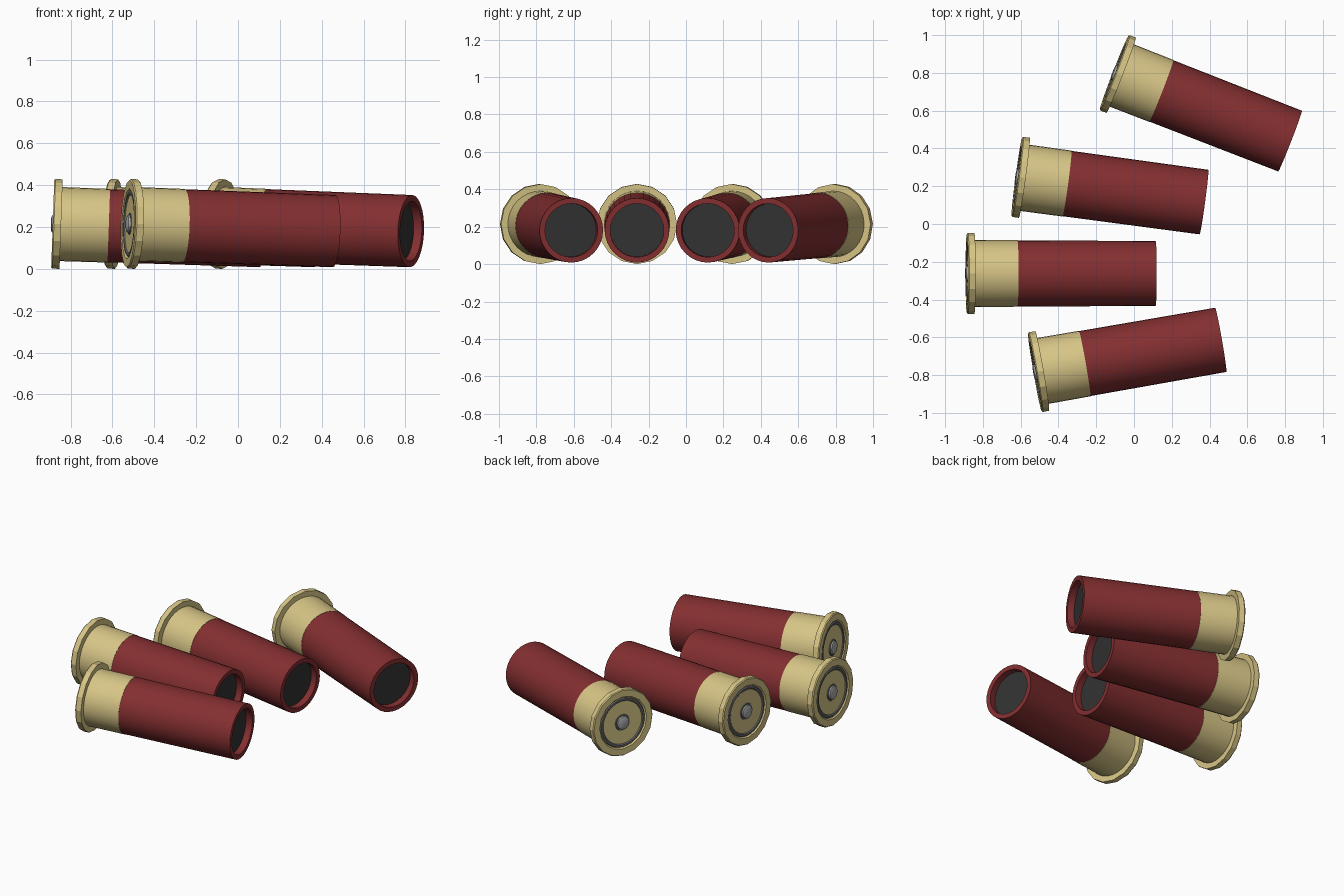
import bpy, bmesh, math
from mathutils import Matrix, Vector

if "Cube" in bpy.data.objects:
    bpy.data.objects.remove(bpy.data.objects["Cube"])


def material(name, rgb):
    m = bpy.data.materials.new(name)
    m.diffuse_color = (*rgb, 1)
    m.use_nodes = True
    m.node_tree.nodes["Principled BSDF"].inputs["Base Color"].default_value = m.diffuse_color
    return m


BRASS = material("brass", (0.68, 0.56, 0.24))
RED = material("red_plastic", (0.23, 0.028, 0.03))
DARK = material("dark_wad", (0.033, 0.033, 0.033))
STEEL = material("primer_steel", (0.40, 0.40, 0.40))
GREY = material("groove_grey", (0.17, 0.17, 0.17))


def lathe(name, profile, sides, mat, matrix):
    """Spin (x, radius) points around the x axis; radius 0 closes an end."""
    bm = bmesh.new()
    rings = []
    for x, r in profile:
        if r == 0:
            rings.append([bm.verts.new((x, 0, 0))])
        else:
            rings.append([bm.verts.new((x, r * math.cos(a), r * math.sin(a)))
                          for a in (2 * math.pi * i / sides for i in range(sides))])
    for a, b in zip(rings, rings[1:]):
        for i in range(sides):
            j = (i + 1) % sides
            corners = [a[i % len(a)], a[j % len(a)], b[j % len(b)], b[i % len(b)]]
            bm.faces.new(list(dict.fromkeys(corners)))
    bmesh.ops.recalc_face_normals(bm, faces=bm.faces)
    mesh = bpy.data.meshes.new(name)
    bm.to_mesh(mesh)
    bm.free()
    mesh.materials.append(mat)
    obj = bpy.data.objects.new(name, mesh)
    obj.matrix_world = matrix
    bpy.context.collection.objects.link(obj)
    bpy.ops.object.select_all(action='DESELECT')
    obj.select_set(True)
    bpy.context.view_layer.objects.active = obj
    bpy.ops.object.shade_smooth_by_angle(angle=math.radians(20))


# name, part profile along the axis (0 = base), sides, material
PARTS = [
    # flanged rim with a shallow dished base
    ("rim", [(0.008, 0), (0.008, 0.160), (0.0, 0.168), (0.0, 0.209),
             (0.006, 0.214), (0.040, 0.214), (0.040, 0.170)], 16, BRASS),
    ("brass_cup", [(0.036, 0.177), (0.268, 0.176), (0.268, 0.168)], 32, BRASS),
    # hull with wall thickness and recessed mouth
    ("hull", [(0.26, 0.1745), (1.0, 0.1725), (1.0, 0.143), (0.955, 0.143)], 32, RED),
    ("wad", [(0.958, 0.1435), (0.958, 0)], 32, DARK),
    # base details
    ("base_ring", [(0.008, 0.159), (0.003, 0.153), (0.003, 0.143), (0.008, 0.137)], 32, GREY),
    ("primer_seat", [(0.008, 0.052), (0.004, 0.050), (0.004, 0.040)], 24, GREY),
    ("primer", [(0.006, 0.043), (-0.004, 0.040), (-0.008, 0.028), (-0.009, 0)], 24, STEEL),
]

# base centre x, y and yaw in degrees of each shell
SHELLS = [(-0.105, 0.802, -21.3), (-0.620, 0.250, -7.7),
          (-0.885, -0.262, 0.0), (-0.525, -0.785, 9.9)]

for n, (x, y, yaw) in enumerate(SHELLS, 1):
    # nose dips so the hull mouth touches the ground
    pose = (Matrix.Translation(Vector((x, y, 0.2155)))
            @ Matrix.Rotation(math.radians(yaw), 4, 'Z')
            @ Matrix.Rotation(math.radians(2.0), 4, 'Y'))
    for part, profile, sides, mat in PARTS:
        lathe(f"shell_{n}_{part}", profile, sides, mat, pose)
